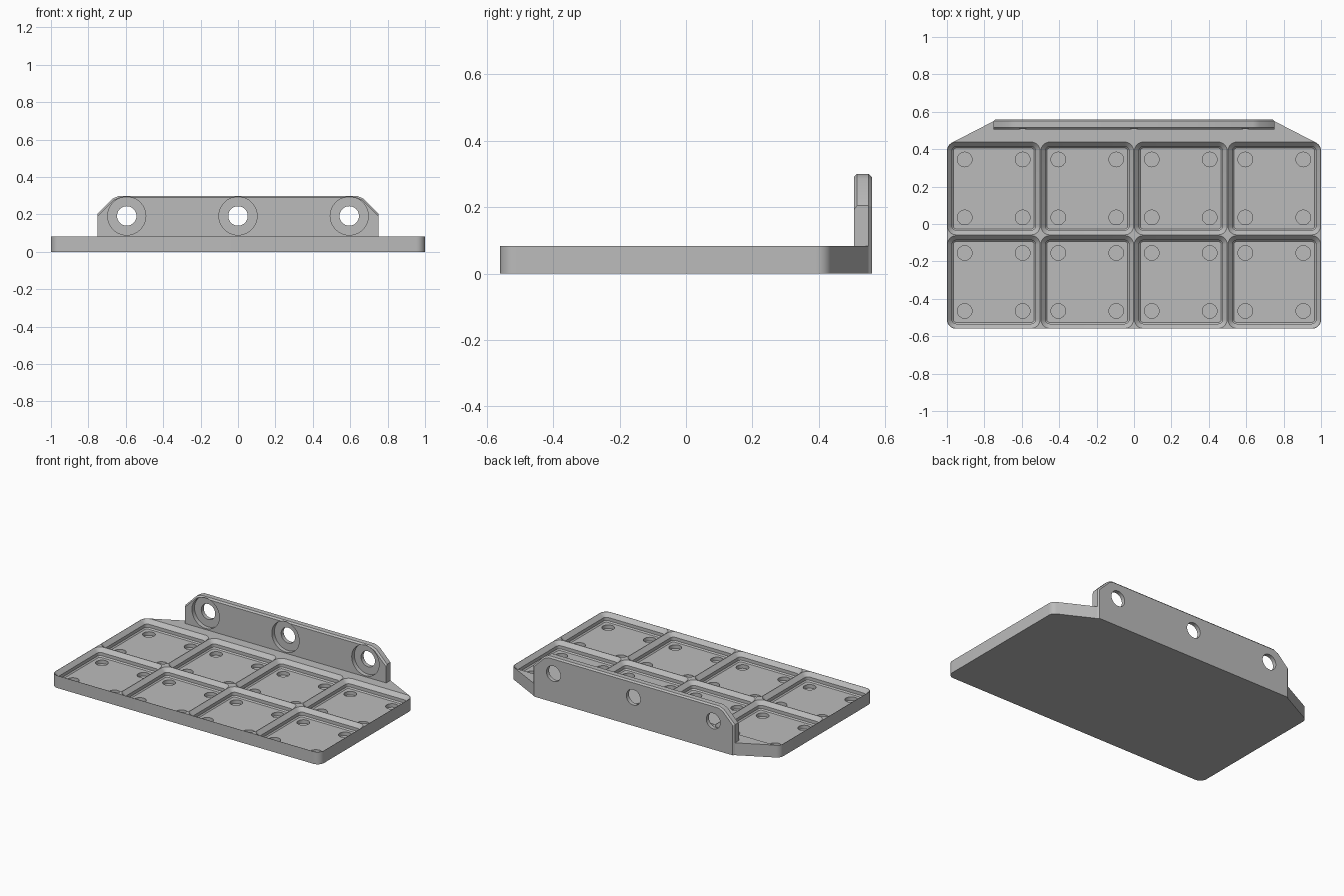
import bpy, bmesh, math
from mathutils import Matrix

if "Cube" in bpy.data.objects:
    bpy.data.objects.remove(bpy.data.objects["Cube"])

grey = bpy.data.materials.new("plain grey")
grey.use_nodes = True
grey.diffuse_color = (0.5, 0.5, 0.5, 1)
grey.node_tree.nodes["Principled BSDF"].inputs["Base Color"].default_value = (0.5, 0.5, 0.5, 1)

CELL, RADIUS, TOP, FLOOR = 0.5, 0.048, 0.083, 0.028
GRID_Y = -0.06           # centre line of the cell grid
BACK, WALL_FRONT = 0.56, 0.505
WALL_X, WALL_TOP = 0.75, 0.3
SCREW_Z = 0.192


def make_object(name, bm):
    bmesh.ops.recalc_face_normals(bm, faces=bm.faces)
    mesh = bpy.data.meshes.new(name)
    bm.to_mesh(mesh)
    bm.free()
    mesh.materials.append(grey)
    obj = bpy.data.objects.new(name, mesh)
    bpy.context.collection.objects.link(obj)
    return obj


def activate(obj):
    bpy.ops.object.select_all(action='DESELECT')
    obj.select_set(True)
    bpy.context.view_layer.objects.active = obj


def cut(target, cutter):
    activate(target)
    mod = target.modifiers.new("cut", 'BOOLEAN')
    mod.operation = 'DIFFERENCE'
    mod.solver = 'EXACT'
    mod.object = cutter
    bpy.ops.object.modifier_apply(modifier=mod.name)
    bpy.data.objects.remove(cutter)


def arc(cx, cy, r, start, end, steps=8):
    return [(cx + r * math.cos(math.radians(start + (end - start) * i / steps)),
             cy + r * math.sin(math.radians(start + (end - start) * i / steps)))
            for i in range(steps + 1)]


def rounded_square(cx, cy, half, r):
    points = []
    for k, (sx, sy) in enumerate([(1, 1), (-1, 1), (-1, -1), (1, -1)]):
        points += arc(cx + sx * (half - r), cy + sy * (half - r), r, 90 * k, 90 * k + 90)
    return points


def prism(bm, points, direction):
    face = bm.faces.new([bm.verts.new(p) for p in points])
    new = bmesh.ops.extrude_face_region(bm, geom=[face])["geom"]
    bmesh.ops.translate(bm, vec=direction, verts=[v for v in new if isinstance(v, bmesh.types.BMVert)])


def cylinder(bm, r1, r2, depth, matrix):
    bmesh.ops.create_cone(bm, cap_ends=True, segments=40, radius1=r1, radius2=r2,
                          depth=depth, matrix=matrix)


# Base plate: rounded front corners, tapering towards the wall
right = arc(1 - RADIUS, GRID_Y - CELL + RADIUS, RADIUS, -90, 0)
right += arc(1 - RADIUS, GRID_Y + CELL - RADIUS, RADIUS, 0, 62)
right += [(WALL_X, BACK - 0.01), (WALL_X, WALL_FRONT)]
outline = right + [(-x, y) for x, y in reversed(right)]
bm = bmesh.new()
prism(bm, [(x, y, 0) for x, y in outline], (0, 0, TOP))
base = make_object("base_plate", bm)

# Stepped pockets, with four round recesses in each floor
pockets, recesses = bmesh.new(), bmesh.new()
profile = [(FLOOR, 0.216), (FLOOR + 0.008, 0.2235), (FLOOR + 0.0295, 0.2235),
           (TOP, 0.248), (TOP + 0.02, 0.248)]
for col in range(4):
    for row in range(2):
        cx, cy = (col - 1.5) * CELL, GRID_Y + (row - 0.5) * CELL
        rings = [[pockets.verts.new((x, y, z)) for x, y in
                  rounded_square(cx, cy, half, half - 0.248 + RADIUS)] for z, half in profile]
        for low, high in zip(rings, rings[1:]):
            for i in range(len(low)):
                j = (i + 1) % len(low)
                pockets.faces.new((low[i], low[j], high[j], high[i]))
        pockets.faces.new(rings[0])
        pockets.faces.new(rings[-1])
        for sx in (-1, 1):
            for sy in (-1, 1):
                place = Matrix.Translation((cx + sx * 0.155, cy + sy * 0.155, FLOOR))
                cylinder(recesses, 0.039, 0.039, 0.048, place)
cut(base, make_object("pocket_cutter", pockets))
cut(base, make_object("recess_cutter", recesses))

# Mounting wall with sloped, chamfered corners
side = [(WALL_X, 0), (WALL_X, 0.205), (0.67, 0.285), (0.635, WALL_TOP)]
shape = side + [(-x, z) for x, z in reversed(side)]
bm = bmesh.new()
prism(bm, [(x, WALL_FRONT, z) for x, z in shape], (0, BACK - WALL_FRONT, 0))
rim = []
for e in bm.edges:
    a, b = (v.co for v in e.verts)
    if abs(a.y - b.y) < 0.001 and max(a.z, b.z) > 0.1:
        if a.y > WALL_FRONT + 0.01 or min(a.z, b.z) > 0.1:
            rim.append(e)
bmesh.ops.bevel(bm, geom=rim, offset=0.01, segments=1, affect='EDGES')
wall = make_object("mounting_wall", bm)

# Screw holes through the wall, with wide recesses on the front
holes, bores = bmesh.new(), bmesh.new()
for x in (-0.595, 0, 0.595):
    turn = Matrix.Rotation(math.radians(90), 4, 'X')
    cylinder(bores, 0.102, 0.102, 0.056, Matrix.Translation((x, WALL_FRONT, SCREW_Z)) @ turn)
    cylinder(holes, 0.052, 0.052, 0.2, Matrix.Translation((x, BACK, SCREW_Z)) @ turn)
cut(wall, make_object("bore_cutter", bores))
cut(wall, make_object("hole_cutter", holes))

for obj in (base, wall):
    activate(obj)
    bpy.ops.object.shade_smooth_by_angle(angle=math.radians(25))
